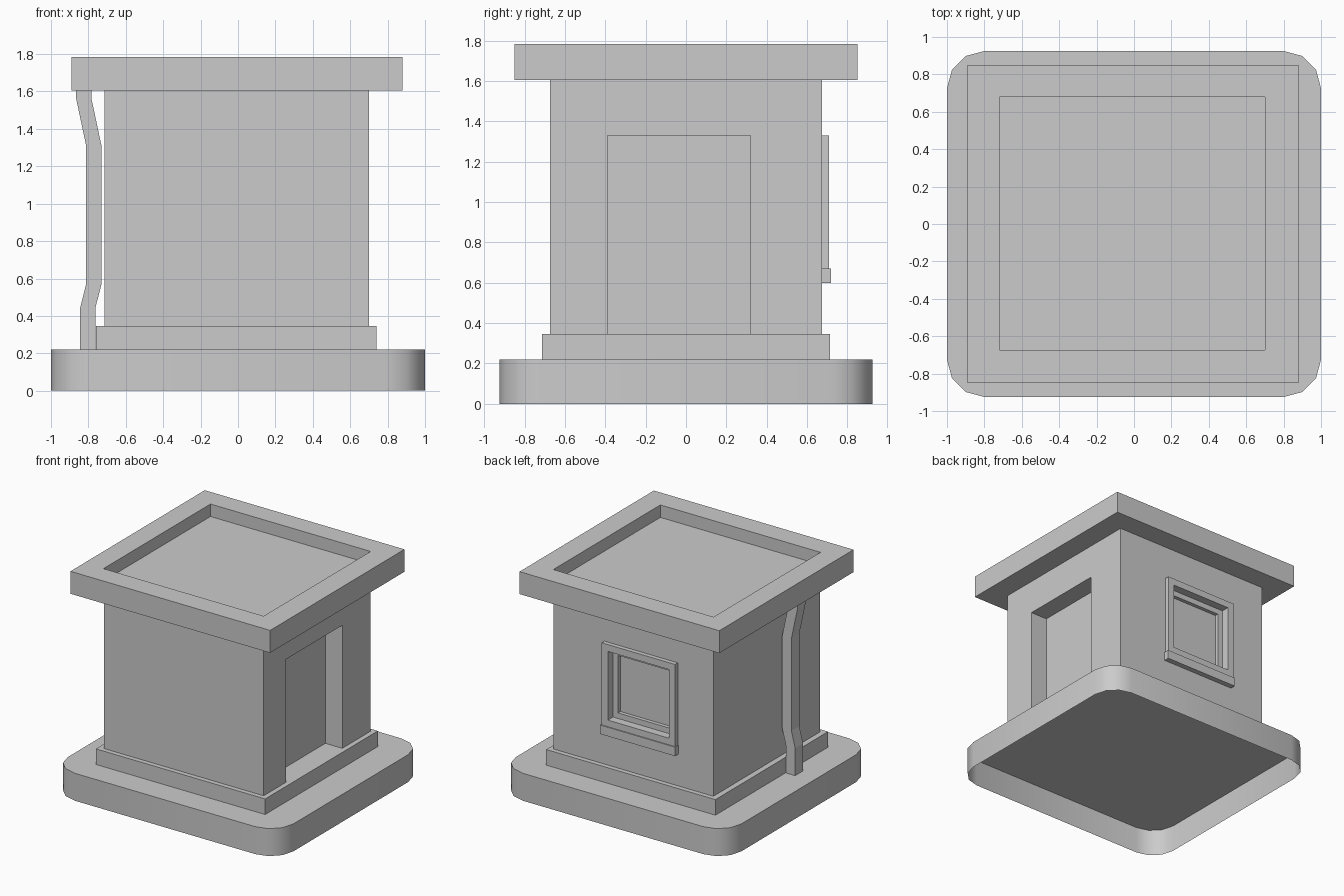
import bpy, bmesh
from math import radians, sin, cos

if "Cube" in bpy.data.objects:
    bpy.data.objects.remove(bpy.data.objects["Cube"])


def finish(bm, name):
    bmesh.ops.remove_doubles(bm, verts=bm.verts, dist=1e-5)
    bmesh.ops.recalc_face_normals(bm, faces=bm.faces)
    mesh = bpy.data.meshes.new(name)
    bm.to_mesh(mesh)
    bm.free()
    ob = bpy.data.objects.new(name, mesh)
    bpy.context.collection.objects.link(ob)
    return ob


def nested(bm, axis, rings, cap_first=False, cap_last=False):
    """Joins rectangles (rect, depth) one after another along an axis."""
    def point(u, v, d):
        return {'x': (d, u, v), 'y': (u, d, v), 'z': (u, v, d)}[axis]

    loops = []
    for (u0, u1, v0, v1), d in rings:
        corners = [(u0, v0), (u1, v0), (u1, v1), (u0, v1)]
        loops.append([bm.verts.new(point(u, v, d)) for u, v in corners])
    for a, b in zip(loops, loops[1:]):
        for i in range(4):
            j = (i + 1) % 4
            f = bm.faces.new((a[i], a[j], b[j], b[i]))
            if f.calc_area() < 1e-7:
                bm.faces.remove(f)
    if cap_first:
        bm.faces.new(loops[0])
    if cap_last:
        bm.faces.new(loops[-1])


def inset(rect, t):
    return (rect[0] + t, rect[1] - t, rect[2] + t, rect[3] - t)


def box(name, x0, x1, y0, y1, z0, z1):
    bm = bmesh.new()
    r = (x0, x1, y0, y1)
    nested(bm, 'z', [(r, z0), (r, z1)], True, True)
    return finish(bm, name)


def prism(bm, profile, offset, cap_start=True):
    """Extrudes a closed 3D profile by an offset."""
    a = [bm.verts.new(p) for p in profile]
    b = [bm.verts.new([p[k] + offset[k] for k in range(3)]) for p in profile]
    for i in range(len(a)):
        j = (i + 1) % len(a)
        bm.faces.new((a[i], a[j], b[j], b[i]))
    bm.faces.new(b)
    if cap_start:
        bm.faces.new(a)


# Rounded ground slab, open underneath
R = 0.2
outline = []
for k, (sx, sy) in enumerate([(1, 1), (-1, 1), (-1, -1), (1, -1)]):
    for s in range(4):
        a = radians(90 * k + 30 * s)
        outline.append((sx * (1 - R) + R * cos(a), sy * (0.925 - R) + R * sin(a), 0))
bm = bmesh.new()
prism(bm, outline, (0, 0, 0.22), cap_start=False)
slab = finish(bm, "ground_slab")
bpy.context.view_layer.objects.active = slab
slab.select_set(True)
bpy.ops.object.shade_smooth_by_angle(angle=radians(40))

# Plinth
box("plinth", -0.76, 0.74, -0.713, 0.713, 0.22, 0.345)

# Walls with doorway recess on the right and window hole at the back
X0, X1, Y, Z0, Z1 = -0.715, 0.70, 0.675, 0.345, 1.605
door = (-0.39, 0.32, Z0, 1.33)
frame = (-0.40, 0.25, 0.67, 1.33)
opening = inset(frame, 0.055)
side, face = (-Y, Y, Z0, Z1), (X0, X1, Z0, Z1)
bm = bmesh.new()
nested(bm, 'x', [(side, X1), (door, X1), (door, 0.55)], cap_last=True)
nested(bm, 'x', [(side, X0)], cap_last=True)
nested(bm, 'y', [(face, -Y)], cap_last=True)
nested(bm, 'y', [(face, Y), (opening, Y)])
finish(bm, "walls")

# Stepped window frame with pane
sash = inset(opening, 0.045)
bm = bmesh.new()
nested(bm, 'y', [(frame, Y), (frame, 0.71), (opening, 0.71), (opening, 0.645),
                 (sash, 0.645), (sash, 0.615)], cap_last=True)
finish(bm, "window")

# Window sill
box("window_sill", -0.405, 0.26, Y, 0.718, 0.60, 0.672)

# Flat roof with sunken top
eave = (-0.89, 0.88, -0.85, 0.85)
well = (-0.72, 0.70, -0.675, 0.68)
bm = bmesh.new()
nested(bm, 'z', [(eave, Z1), (eave, 1.785), (well, 1.785), (well, 1.685)], True, True)
finish(bm, "roof")

# Bent square drainpipe on the left
path = [(-0.845, 0.22), (-0.845, 0.44), (-0.812, 0.57), (-0.812, 1.31),
        (-0.865, 1.56), (-0.865, Z1)]
profile = [(x, -0.275, z) for x, z in path]
profile += [(x + 0.082, -0.275, z) for x, z in reversed(path)]
bm = bmesh.new()
prism(bm, profile, (0, 0.1, 0))
finish(bm, "drainpipe")
